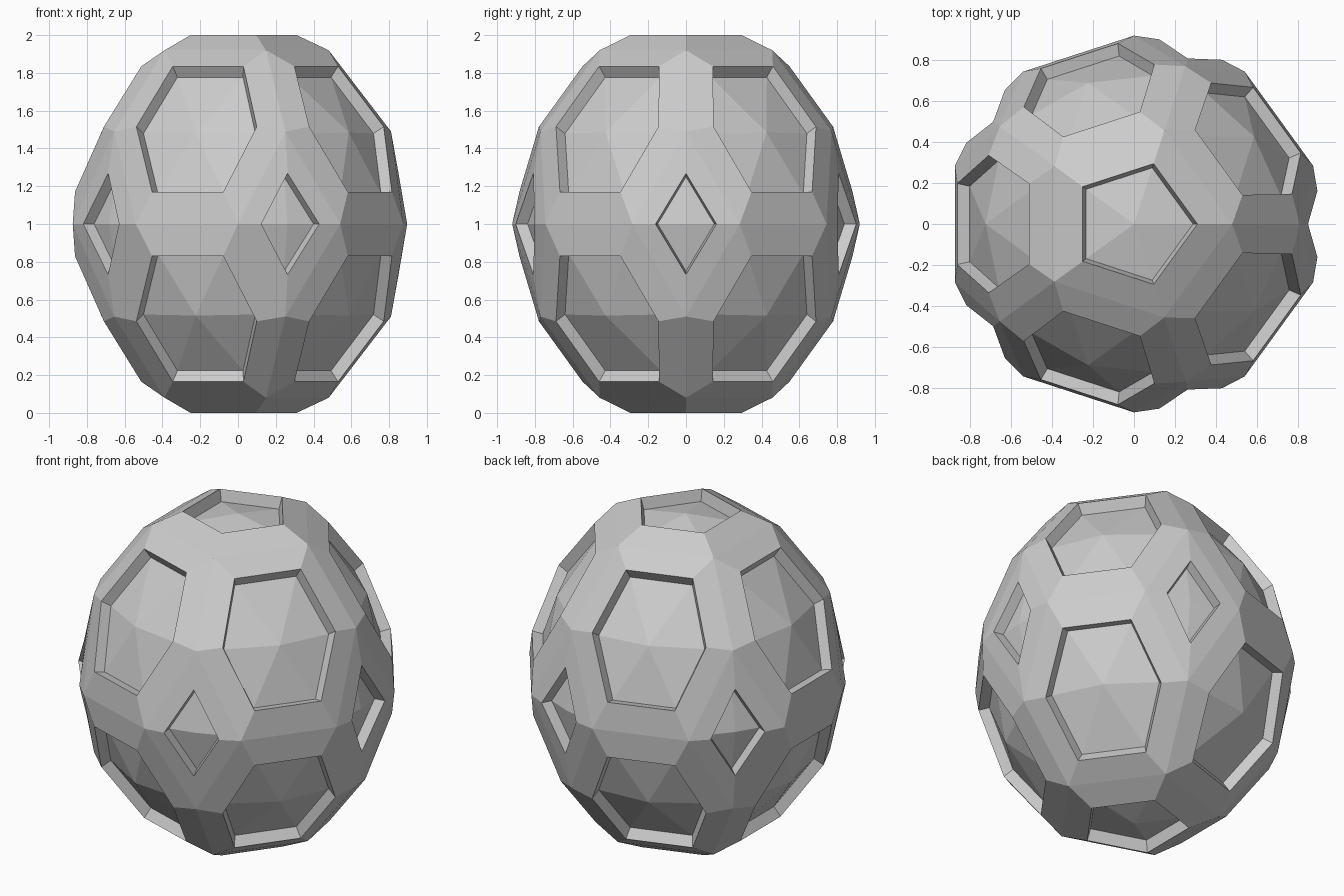
import bpy, bmesh
from math import radians
from mathutils import Vector, Matrix

cube = bpy.data.objects.get("Cube")
if cube:
    bpy.data.objects.remove(cube)

FLOOR = 0.93            # recessed floors are the outer skin scaled toward the middle
STEP = 72


def polar(r, angle, z):
    return Matrix.Rotation(radians(angle), 3, 'Z') @ Vector((r, 0, z))


def recessed_panel(bm, border, rim, centre):
    """Raised border strip, sunken wall and a fan-shaped floor."""
    outer = [bm.verts.new(p) for p in border]
    edge = [bm.verts.new(p) for p in rim]
    low = [bm.verts.new(p * FLOOR) for p in rim]
    mid = bm.verts.new(centre)
    for i in range(len(border)):
        j = (i + 1) % len(border)
        bm.faces.new((outer[i], outer[j], edge[j], edge[i]))
        bm.faces.new((edge[i], edge[j], low[j], low[i]))
        bm.faces.new((low[i], low[j], mid))


def flipped(points):
    return [Vector((p.x, p.y, -p.z)) for p in points]


# Shared corners of the border network
def cap_corner(a):
    return polar(0.48, a, 0.92)


def shoulder(a):
    return polar(0.81, a, 0.49)


def waist(a):
    return polar(0.92, a, 0)


bm = bmesh.new()
turns = [STEP * i for i in range(5)]

# Pentagon caps, top and bottom
cap_border = [cap_corner(a) for a in turns]
cap_rim = [polar(0.31, a, 1.0) for a in turns]
cap_mid = [Vector((0, 0, 0.985))]
recessed_panel(bm, cap_border, cap_rim, cap_mid[0])
recessed_panel(bm, flipped(cap_border), flipped(cap_rim), flipped(cap_mid)[0])

# Hexagon rim as rows of (distance out, half width, height)
rows = ((0.512, 0.1965, 0.835), (0.71, 0.335, 0.515), (0.863, 0.198, 0.17))

for a in turns:
    # Hexagon panels, upper and lower
    turn = Matrix.Rotation(radians(a + STEP / 2), 3, 'Z')
    rim = [turn @ Vector((r, -w, z)) for r, w, z in rows]
    rim += [turn @ Vector((r, w, z)) for r, w, z in reversed(rows)]
    border = [cap_corner(a), shoulder(a), waist(a + 18),
              waist(a + 54), shoulder(a + STEP), cap_corner(a + STEP)]
    mid = [polar(0.725, a + STEP / 2, 0.485)]
    recessed_panel(bm, border, rim, mid[0])
    recessed_panel(bm, flipped(border), flipped(rim), flipped(mid)[0])

    # Diamond panel on the waist
    border = [shoulder(a), waist(a + 18), flipped([shoulder(a)])[0], waist(a - 18)]
    rim = [polar(0.85, a, 0.268), polar(0.91, a + 10.2, 0),
           polar(0.85, a, -0.268), polar(0.91, a - 10.2, 0)]
    recessed_panel(bm, border, rim, polar(0.845, a, 0))

# Weld the panels into one closed shell standing on the ground
bmesh.ops.remove_doubles(bm, verts=bm.verts, dist=0.001)
bmesh.ops.recalc_face_normals(bm, faces=bm.faces)
bmesh.ops.translate(bm, verts=bm.verts, vec=(0, 0, 1))

mesh = bpy.data.meshes.new("faceted_ball")
bm.to_mesh(mesh)
bm.free()
ball = bpy.data.objects.new("faceted_ball", mesh)
bpy.context.collection.objects.link(ball)

# Plain grey finish
grey = bpy.data.materials.new("light_grey")
grey.use_nodes = True
colour = (0.6, 0.6, 0.6, 1)
grey.diffuse_color = colour
grey.node_tree.nodes["Principled BSDF"].inputs["Base Color"].default_value = colour
mesh.materials.append(grey)
